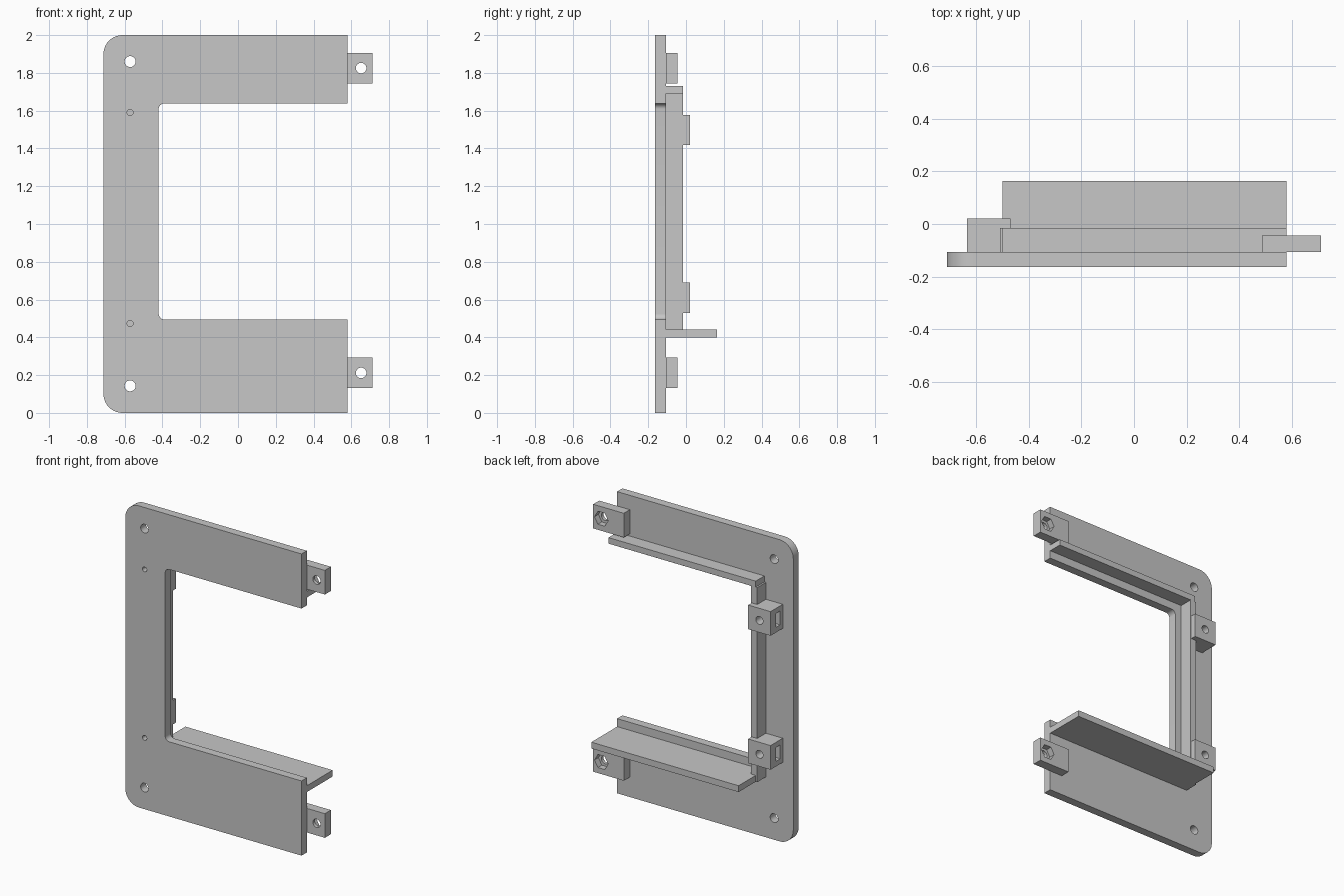
import bpy, bmesh, math

if "Cube" in bpy.data.objects:
    bpy.data.objects.remove(bpy.data.objects["Cube"])

grey = bpy.data.materials.new("plain grey")
grey.diffuse_color = (0.57, 0.57, 0.57, 1)
grey.use_nodes = True
grey.node_tree.nodes["Principled BSDF"].inputs["Base Color"].default_value = grey.diffuse_color

BACK = -0.107   # rear surface of the face plate
FRONT = -0.163


def prism(name, pts, y0, y1):
    """Extrude an (x, z) outline from y0 to y1."""
    bm = bmesh.new()
    face = bm.faces.new([bm.verts.new((x, y0, z)) for x, z in pts])
    ext = bmesh.ops.extrude_face_region(bm, geom=[face])["geom"]
    bmesh.ops.translate(bm, vec=(0, y1 - y0, 0),
                        verts=[v for v in ext if isinstance(v, bmesh.types.BMVert)])
    bmesh.ops.recalc_face_normals(bm, faces=bm.faces)
    me = bpy.data.meshes.new(name)
    bm.to_mesh(me)
    bm.free()
    me.materials.append(grey)
    ob = bpy.data.objects.new(name, me)
    bpy.context.collection.objects.link(ob)
    return ob


def box(name, x0, x1, y0, y1, z0, z1):
    return prism(name, [(x0, z0), (x1, z0), (x1, z1), (x0, z1)], y0, y1)


def hole(x, z, r, y0, y1, sides=32):
    pts = [(x + r * math.cos(2 * math.pi * i / sides),
            z + r * math.sin(2 * math.pi * i / sides)) for i in range(sides)]
    return prism("cutter", pts, y0, y1)


def arc(cx, cz, r, a0, a1, n=10):
    return [(cx + r * math.cos(math.radians(a0 + (a1 - a0) * i / n)),
             cz + r * math.sin(math.radians(a0 + (a1 - a0) * i / n))) for i in range(n + 1)]


def cut(ob, cutters):
    """Subtract the cutters, then remove them."""
    bpy.context.view_layer.objects.active = ob
    for c in cutters:
        c.hide_render = True
        m = ob.modifiers.new("cut", "BOOLEAN")
        m.operation, m.solver, m.object = "DIFFERENCE", "EXACT", c
        bpy.ops.object.modifier_apply(modifier=m.name)
        bpy.data.objects.remove(c)


def smooth(ob):
    bpy.ops.object.select_all(action="DESELECT")
    ob.select_set(True)
    bpy.context.view_layer.objects.active = ob
    bpy.ops.object.shade_smooth_by_angle(angle=math.radians(30))


# C-shaped face plate with rounded left corners and window corners
outline = ([(0.58, 0), (0.58, 0.495)]
           + arc(-0.39, 0.525, 0.03, 270, 180)
           + arc(-0.39, 1.608, 0.03, 180, 90)
           + [(0.58, 1.638), (0.58, 2)]
           + arc(-0.612, 1.9, 0.1, 90, 180)
           + arc(-0.612, 0.1, 0.1, 180, 270))
plate = prism("face_plate", outline, FRONT, BACK)
cut(plate, [hole(-0.571, z, 0.029, -0.3, 0) for z in (0.143, 1.86)]
    + [hole(-0.571, z, 0.016, -0.3, -0.125) for z in (0.473, 1.59)])
smooth(plate)

# Ribs around the window and the deep lower shelf
box("top_rib", -0.50, 0.58, BACK, -0.016, 1.69, 1.73)
box("side_rib", -0.511, -0.467, BACK, -0.016, 0.40, 1.69)
box("shelf", -0.50, 0.58, BACK, 0.163, 0.40, 0.442)

# Joining tabs with a through hole and hexagonal nut recess behind
for label, z in (("lower", 0.212), ("upper", 1.825)):
    tab = box(label + "_tab", 0.487, 0.712, BACK, -0.044, z - 0.08, z + 0.08)
    cut(tab, [hole(0.652, z, 0.028, -0.3, 0.2), hole(0.652, z, 0.05, -0.085, 0.2, 6)])
    smooth(tab)

# Screw blocks with a rear hole and a nut slot in the side
for label, z in (("lower", 0.61), ("upper", 1.498)):
    block = box(label + "_screw_block", -0.635, -0.471, BACK, 0.021, z - 0.08, z + 0.08)
    cut(block, [hole(-0.553, z, 0.026, -0.1, 0.2),
                box("cutter", -0.8, -0.513, -0.08, -0.038, z - 0.046, z + 0.046)])
    smooth(block)
